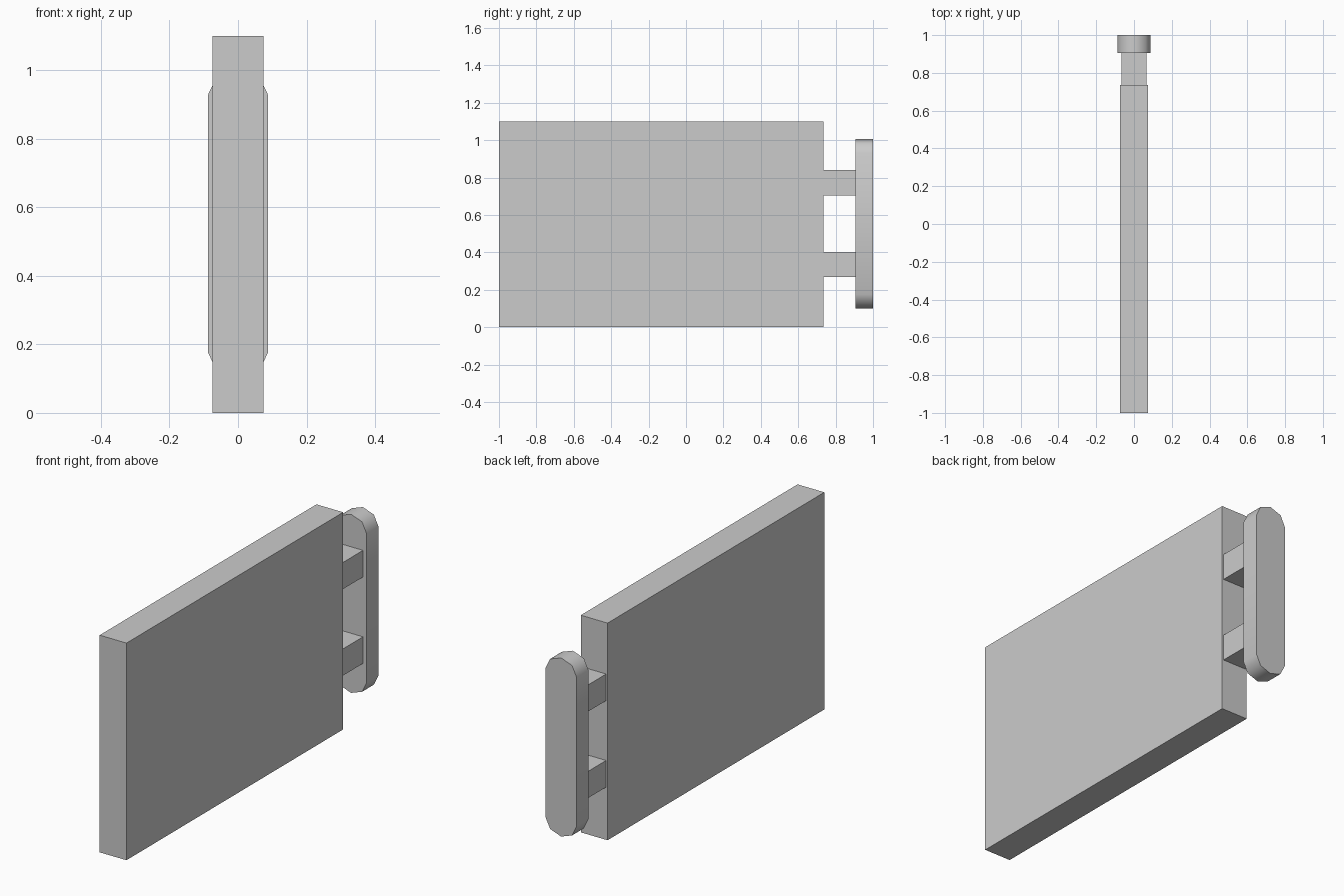
import bpy, bmesh, math

if "Cube" in bpy.data.objects:
    bpy.data.objects.remove(bpy.data.objects["Cube"])


def add_box(name, x, y, z):
    """Box from (min, max) ranges on each axis."""
    bm = bmesh.new()
    bmesh.ops.create_cube(bm, size=1)
    for v in bm.verts:
        v.co = [lo + (c + 0.5) * (hi - lo) for c, (lo, hi) in zip(v.co, (x, y, z))]
    mesh = bpy.data.meshes.new(name)
    bm.to_mesh(mesh)
    bm.free()
    obj = bpy.data.objects.new(name, mesh)
    bpy.context.collection.objects.link(obj)
    return obj


# Main slab
add_box("panel", (-0.075, 0.075), (-1, 0.735), (0, 1.1))

# Two struts joining the slab to the end plate
for name, z in (("lower_strut", (0.267, 0.402)), ("upper_strut", (0.705, 0.84))):
    add_box(name, (-0.067, 0.067), (0.735, 0.905), z)

# End plate with rounded top and bottom, four segments per end
half_w, end_h, z_low, z_high = 0.087, 0.075, 0.175, 0.93
profile = []
for base, start in ((z_high, 0), (z_low, math.pi)):
    for i in range(5):
        a = start + math.pi * i / 4
        profile.append((half_w * math.cos(a), base + end_h * math.sin(a)))

bm = bmesh.new()
face = bm.faces.new([bm.verts.new((x, 0.905, z)) for x, z in profile])
ext = bmesh.ops.extrude_face_region(bm, geom=[face], use_keep_orig=True)
for v in ext["geom"]:
    if isinstance(v, bmesh.types.BMVert):
        v.co.y = 1.0
bmesh.ops.recalc_face_normals(bm, faces=bm.faces)
mesh = bpy.data.meshes.new("end_plate")
bm.to_mesh(mesh)
bm.free()
plate = bpy.data.objects.new("end_plate", mesh)
bpy.context.collection.objects.link(plate)

# Smooth rim, sharp front and back outline
bpy.context.view_layer.objects.active = plate
plate.select_set(True)
bpy.ops.object.shade_smooth_by_angle(angle=math.radians(60))
